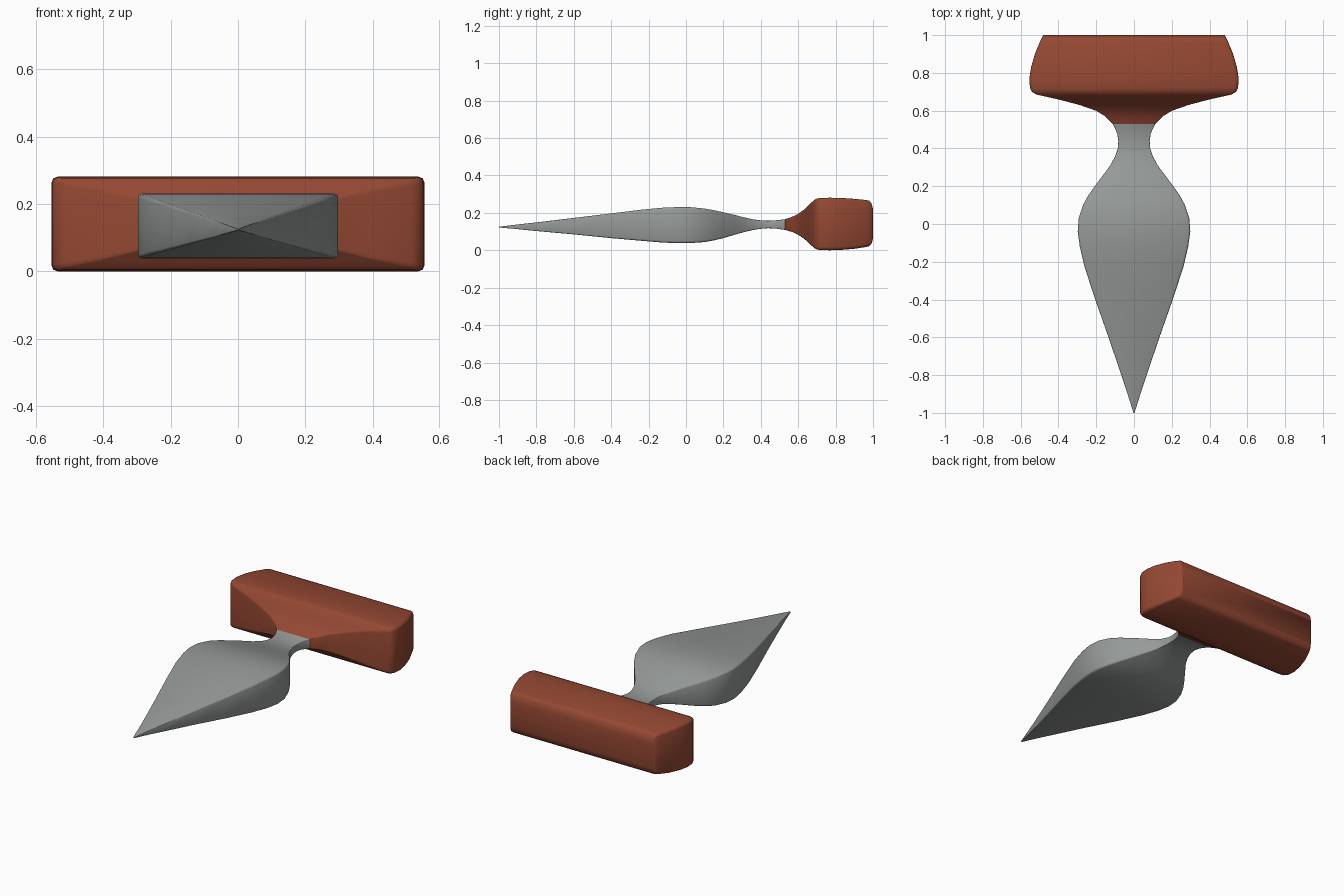
import bpy, bmesh, math

# Stations along the length: y, half width, bottom z, top z
BLADE = [
    (-1.0, 0.003, 0.122, 0.126), (-0.9, 0.034, 0.113, 0.138), (-0.8, 0.067, 0.103, 0.149),
    (-0.6, 0.135, 0.085, 0.173), (-0.4, 0.205, 0.065, 0.197), (-0.23, 0.261, 0.050, 0.218),
    (-0.12, 0.287, 0.041, 0.228), (-0.04, 0.298, 0.038, 0.231), (0.03, 0.293, 0.039, 0.230),
    (0.10, 0.270, 0.044, 0.223), (0.15, 0.243, 0.053, 0.214), (0.20, 0.208, 0.065, 0.203),
    (0.26, 0.163, 0.083, 0.189), (0.31, 0.126, 0.097, 0.176), (0.36, 0.099, 0.109, 0.165),
    (0.40, 0.086, 0.115, 0.160), (0.44, 0.083, 0.118, 0.158), (0.48, 0.089, 0.116, 0.160),
    (0.53, 0.112, 0.109, 0.166)]
HANDLE = [
    (0.53, 0.112, 0.109, 0.166), (0.57, 0.152, 0.097, 0.180), (0.60, 0.202, 0.083, 0.195),
    (0.63, 0.288, 0.063, 0.217), (0.66, 0.402, 0.036, 0.245), (0.685, 0.515, 0.012, 0.269),
    (0.70, 0.541, 0.004, 0.277), (0.72, 0.551, 0.001, 0.280), (0.77, 0.554, 0.000, 0.281),
    (0.83, 0.545, 0.002, 0.280), (0.90, 0.525, 0.008, 0.275), (0.96, 0.500, 0.017, 0.269),
    (0.98, 0.491, 0.022, 0.265), (0.992, 0.485, 0.035, 0.250), (1.0, 0.48, 0.062, 0.222)]


def material(name, rgb):
    m = bpy.data.materials.new(name)
    m.diffuse_color = (*rgb, 1)
    return m


def ring(y, w, lo, hi):
    """Rectangle with small rounded corners."""
    c, h = (lo + hi) / 2, (hi - lo) / 2
    r = min(w, h) * 0.12
    pts = []
    for k, (sx, sz) in enumerate([(1, 1), (-1, 1), (-1, -1), (1, -1)]):
        for j in range(3):
            a = math.radians(90 * k + 45 * j)
            pts.append((sx * (w - r) + r * math.cos(a), y, c + sz * (h - r) + r * math.sin(a)))
    return pts


def loft(name, stations, mat):
    bm = bmesh.new()
    rings = [[bm.verts.new(p) for p in ring(*s)] for s in stations]
    for a, b in zip(rings, rings[1:]):
        for i in range(len(a)):
            j = (i + 1) % len(a)
            bm.faces.new((a[i], a[j], b[j], b[i]))
    bm.faces.new(rings[0])
    bm.faces.new(rings[-1])
    bmesh.ops.recalc_face_normals(bm, faces=bm.faces)
    me = bpy.data.meshes.new(name)
    bm.to_mesh(me)
    bm.free()
    me.materials.append(mat)
    ob = bpy.data.objects.new(name, me)
    bpy.context.collection.objects.link(ob)
    bpy.ops.object.select_all(action='DESELECT')
    ob.select_set(True)
    bpy.context.view_layer.objects.active = ob
    bpy.ops.object.shade_smooth_by_angle(angle=math.radians(50))


# Steel blade with its narrow neck, and the flared wooden crossbar handle
loft("blade", BLADE, material("steel grey", (0.30, 0.32, 0.31)))
loft("handle", HANDLE, material("red brown wood", (0.30, 0.065, 0.033)))
